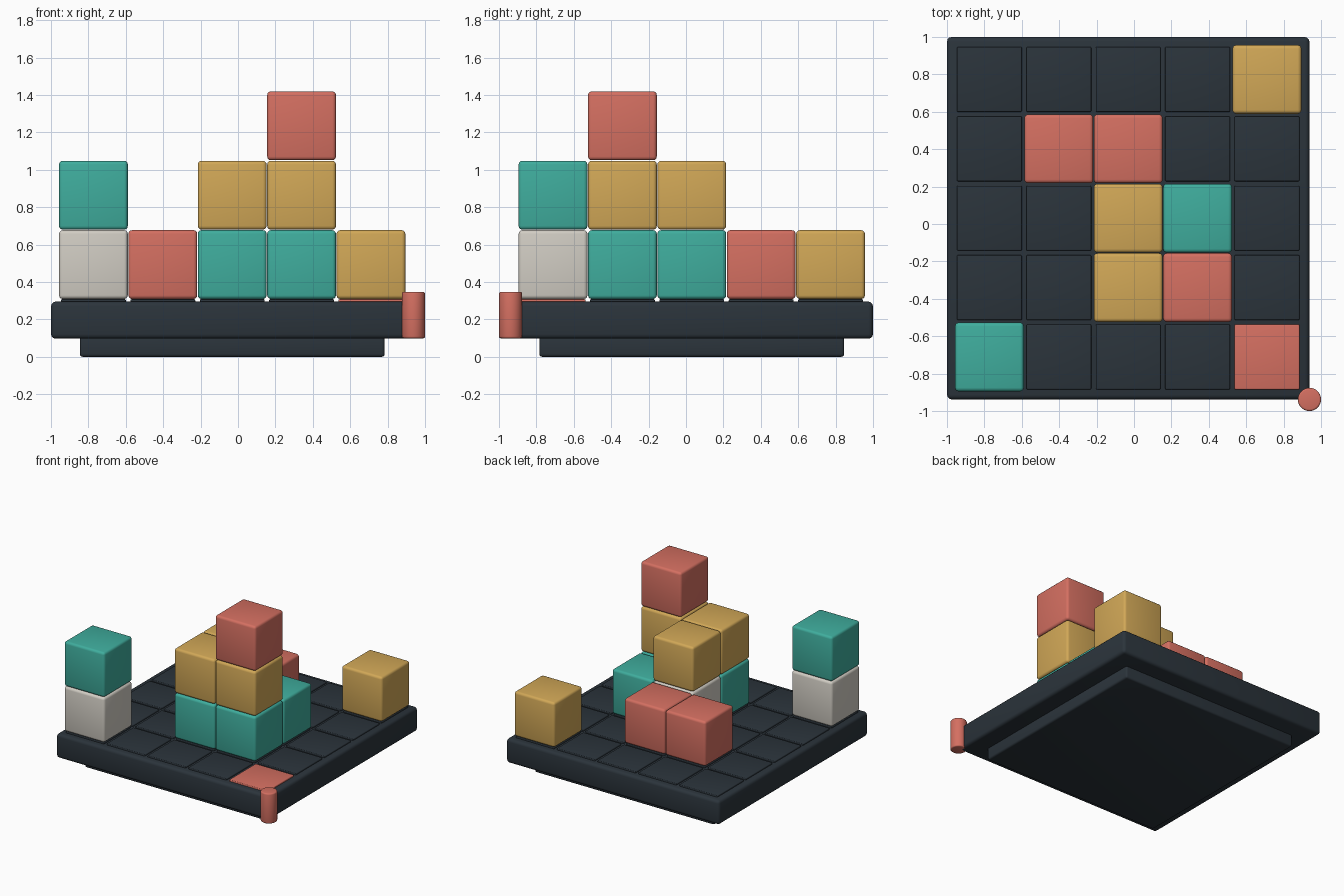
import bpy
import math

if "Cube" in bpy.data.objects:
    bpy.data.objects.remove(bpy.data.objects["Cube"])


def material(name, rgb):
    mat = bpy.data.materials.new(name)
    mat.use_nodes = True
    color = (*rgb, 1)
    mat.diffuse_color = color
    mat.node_tree.nodes["Principled BSDF"].inputs["Base Color"].default_value = color
    return mat


slate = material("dark slate", (0.024, 0.034, 0.044))
teal = material("teal", (0.05, 0.42, 0.34))
coral = material("coral red", (0.66, 0.16, 0.12))
gold = material("golden yellow", (0.64, 0.39, 0.095))
ivory = material("warm white", (0.64, 0.61, 0.55))


def finish(name, mat, bevel, segments=3):
    """Name, colour and round the edges of the active object."""
    obj = bpy.context.object
    obj.name = name
    obj.data.materials.append(mat)
    bpy.ops.object.transform_apply(location=False, rotation=False, scale=True)
    mod = obj.modifiers.new("rounded edges", "BEVEL")
    mod.width = bevel
    mod.segments = segments
    mod.limit_method = "ANGLE"
    bpy.ops.object.modifier_apply(modifier=mod.name)
    bpy.ops.object.shade_smooth_by_angle(angle=math.radians(35))
    return obj


def box(name, x, y, width, bottom, top, mat, bevel):
    bpy.ops.mesh.primitive_cube_add(size=1, location=(x, y, (bottom + top) / 2))
    bpy.context.object.scale = (width, width, top - bottom)
    return finish(name, mat, bevel)


CENTER = 0.031
PITCH = 0.371
FLOOR = 0.308


def cell(col, row):
    return -CENTER + (col - 2) * PITCH, CENTER + (row - 2) * PITCH


# Board and the smaller foot beneath it
box("foot", -CENTER, CENTER, 1.63, 0, 0.11, slate, 0.015)
box("board", -CENTER, CENTER, 1.937, 0.097, 0.295, slate, 0.024)

# Grid of thin tiles, one marked corner
for col in range(5):
    for row in range(5):
        marked = (col, row) == (4, 0)
        box(f"tile_{col}_{row}", *cell(col, row), 0.347, 0.285, FLOOR,
            coral if marked else slate, 0.006)

# Corner marker post
bpy.ops.mesh.primitive_cylinder_add(vertices=32, radius=0.062, depth=0.248,
                                    location=(0.938, -0.938, 0.223))
finish("corner_post", coral, 0.01)

# Stacks of blocks, listed from bottom to top
stacks = {
    (0, 0): [ivory, teal],
    (2, 1): [teal, gold],
    (3, 1): [teal, gold, coral],
    (2, 2): [ivory, gold],
    (3, 2): [teal],
    (1, 3): [coral],
    (2, 3): [coral],
    (4, 4): [gold],
}
for (col, row), colors in stacks.items():
    for level, mat in enumerate(colors):
        bottom = FLOOR + level * PITCH
        box(f"block_{col}_{row}_{level}", *cell(col, row), 0.368,
            bottom + 0.001, bottom + 0.369, mat, 0.02)
